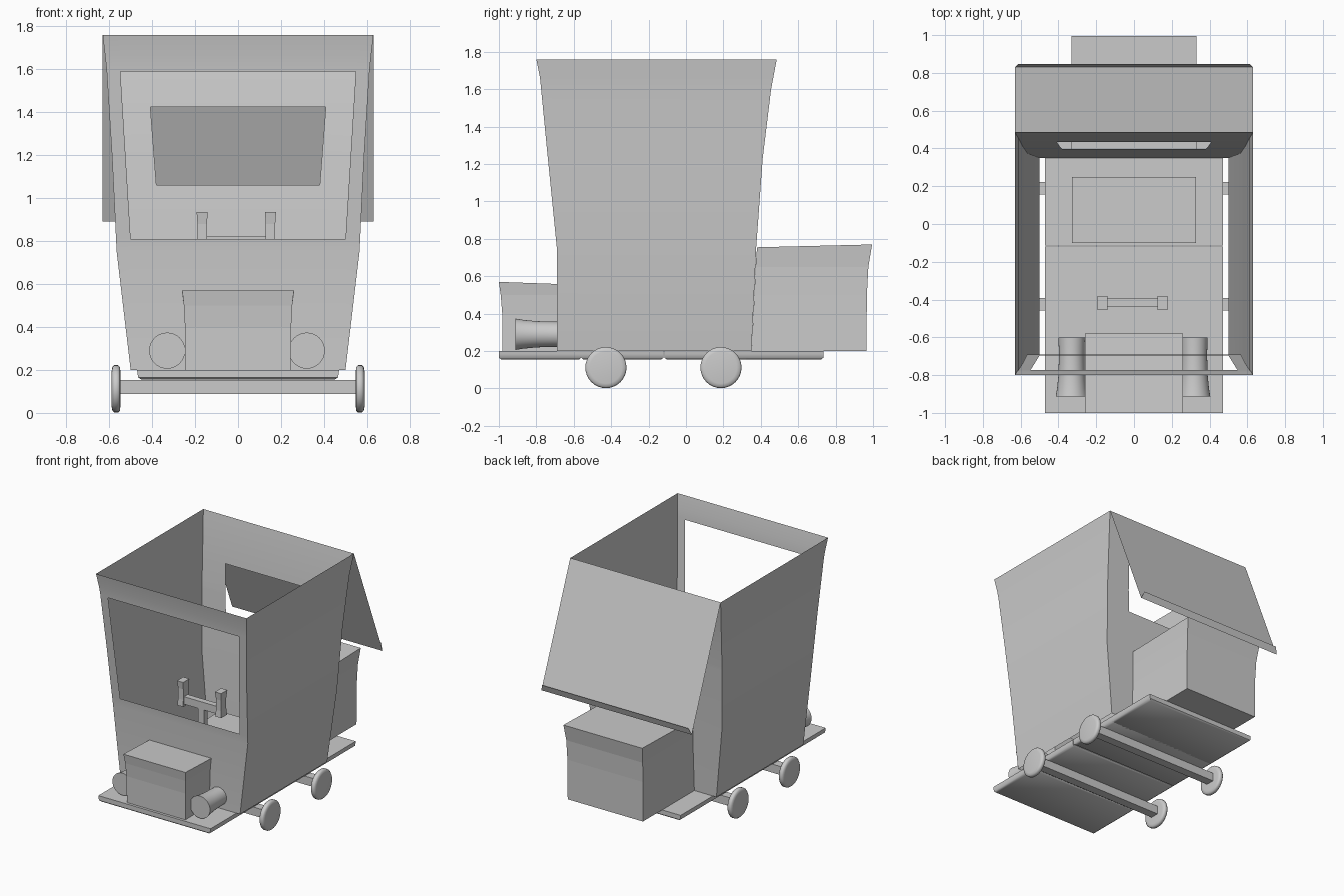
import bpy, math

cube = bpy.data.objects.get("Cube")
if cube:
    bpy.data.objects.remove(cube, do_unlink=True)

grey = bpy.data.materials.new("plain grey")
grey.use_nodes = True
COLOUR = (0.6, 0.6, 0.6, 1)
grey.diffuse_color = COLOUR
grey.node_tree.nodes["Principled BSDF"].inputs["Base Color"].default_value = COLOUR


def make(name, verts, faces, smooth=None):
    mesh = bpy.data.meshes.new(name)
    mesh.from_pydata(verts, [], faces)
    mesh.materials.append(grey)
    obj = bpy.data.objects.new(name, mesh)
    bpy.context.collection.objects.link(obj)
    if smooth:
        bpy.ops.object.select_all(action='DESELECT')
        obj.select_set(True)
        bpy.context.view_layer.objects.active = obj
        bpy.ops.object.shade_smooth_by_angle(angle=math.radians(smooth))
    return obj


def loft(name, rings, smooth=None):
    """Closed solid through rings of equal point count, listed counter-clockwise along the axis."""
    n = len(rings[0])
    verts = [p for ring in rings for p in ring]
    faces = [(r * n + i, r * n + (i + 1) % n, (r + 1) * n + (i + 1) % n, (r + 1) * n + i)
             for r in range(len(rings) - 1) for i in range(n)]
    faces += [tuple(reversed(range(n))), tuple(range(len(verts) - n, len(verts)))]
    return make(name, verts, faces, smooth)


def box(name, levels, slope=0, smooth=None):
    """Box from (z, half width, front y, back y) levels; slope lifts the rear of the top."""
    rings = []
    for z, w, y0, y1, *cx in levels:
        c = cx[0] if cx else 0
        dz = slope if z == levels[-1][0] else 0
        rings.append([(c - w, y0, z), (c + w, y0, z), (c + w, y1, z + dz), (c - w, y1, z + dz)])
    return loft(name, rings, smooth)


def turned(name, axis, centre, profile, sides=32):
    """Round solid along x or y from (position, radius) pairs."""
    rings = []
    for p, r in profile:
        ring = []
        for i in range(sides):
            a = 2 * math.pi * i / sides
            u, v = r * math.cos(a), r * math.sin(a)
            ring.append((p, centre[0] + u, centre[1] + v) if axis == 'x'
                        else (centre[0] + v, p, centre[1] + u))
        rings.append(ring)
    return loft(name, rings, 50)


def lerp(z, pts):
    for (z0, a), (z1, b) in zip(pts, pts[1:]):
        if z <= z1:
            return a + (b - a) * max(0, z - z0) / (z1 - z0)
    return pts[-1][1]


# Cabin: open-topped shell of thin walls
HALF = [(0.2, 0.5), (0.75, 0.565), (1.2, 0.587), (1.6, 0.612), (1.76, 0.63)]
FRONT = [(0.2, -0.69), (0.75, -0.69), (1.3, -0.745), (1.66, -0.78), (1.76, -0.8)]
BACK = [(0.2, 0.35), (0.75, 0.375), (1.23, 0.41), (1.6, 0.455), (1.76, 0.485)]


def end_wall(name, depth, window):
    (low, _), (high, _) = window
    zs = sorted({z for z, _ in HALF + depth + window})
    verts, faces = [], []
    for z in zs:
        x, w, y = lerp(z, HALF), lerp(z, window), lerp(z, depth)
        verts += [(c, y, z) for c in (-x, -w, w, x)]
    for r in range(len(zs) - 1):
        for c in range(3):
            if c == 1 and low <= zs[r] < high:
                continue
            f = [r * 4 + c, r * 4 + c + 1, r * 4 + c + 5, r * 4 + c + 4]
            faces.append(f if depth is FRONT else f[::-1])
    make(name, verts, faces, 30)


end_wall("front_wall", FRONT, [(0.81, 0.5), (1.59, 0.548)])
end_wall("back_wall", BACK, [(1.06, 0.38), (1.425, 0.408)])

zs = sorted({z for z, _ in HALF + FRONT + BACK})
for side, s in (("left", 1), ("right", -1)):
    verts = [(s * lerp(z, HALF), lerp(z, d), z) for z in zs for d in (FRONT, BACK)]
    faces = [(2 * i, 2 * i + 1, 2 * i + 3, 2 * i + 2)[::s] for i in range(len(zs) - 1)]
    make(side + "_wall", verts, faces, 30)

# Rear awning with a small turned-up lip
path = [(0.63, 0.485, 1.76), (0.63, 0.83, 0.89), (0.612, 0.847, 0.94)]
verts = [(s * x, y, z) for x, y, z in path for s in (1, -1)]
make("awning", verts, [(0, 1, 3, 2), (2, 3, 5, 4)])

# Hood, rear trunk and seat
box("hood", [(0.2, 0.245, -0.98, -0.58), (0.4, 0.247, -0.982, -0.58),
             (0.5, 0.252, -0.99, -0.58), (0.57, 0.26, -1.0, -0.58)], -0.015)
box("trunk", [(0.2, 0.315, 0.35, 0.965), (0.5, 0.316, 0.365, 0.967),
              (0.65, 0.32, 0.372, 0.975), (0.755, 0.33, 0.38, 0.995)], 0.015)
box("seat", [(0.2, 0.315, -0.09, 0.24), (0.32, 0.317, -0.09, 0.24),
             (0.4, 0.328, -0.1, 0.25)])

# Floor planks, narrower underneath
for i, (y0, y1) in enumerate([(-1.0, -0.56), (-0.56, -0.12), (-0.115, 0.33), (0.295, 0.735)]):
    box("floor_plank_%d" % (i + 1), [(0.155, 0.45, y0 + 0.012, y1 - 0.012), (0.165, 0.465, y0, y1),
                                     (0.185, 0.468, y0, y1), (0.2, 0.47, y0, y1)], 0, 50)

# Axles and wheels
for end, y in (("front", -0.425), ("rear", 0.19)):
    box(end + "_axle", [(0.088, 0.56, y - 0.033, y + 0.033), (0.152, 0.56, y - 0.033, y + 0.033)])
    for side, s in (("left", 1), ("right", -1)):
        profile = [(0.548, 0.085), (0.55, 0.102), (0.558, 0.11), (0.576, 0.11),
                   (0.585, 0.102), (0.588, 0.085)]
        if s < 0:
            profile = [(-p, r) for p, r in reversed(profile)]
        turned(end + "_" + side + "_wheel", 'x', (y - 0.003, 0.112), profile)

# Headlamps, flared at the mouth
for side, s in (("left", 1), ("right", -1)):
    turned(side + "_headlamp", 'y', (s * 0.325 - 0.005, 0.29),
           [(-0.912, 0.084), (-0.87, 0.077), (-0.8, 0.07), (-0.69, 0.067), (-0.6, 0.07)])

# Steering column and handlebar
box("steering_post", [(0.2, 0.025, -0.44, -0.4), (0.8, 0.025, -0.44, -0.4)])
box("handlebar", [(0.765, 0.16, -0.44, -0.395), (0.822, 0.16, -0.44, -0.395)])
for side, s in (("left", 1), ("right", -1)):
    c = s * 0.159 - 0.008
    box(side + "_grip", [(0.75, 0.025, -0.453, -0.383, c), (0.8, 0.022, -0.448, -0.388, c),
                         (0.88, 0.022, -0.448, -0.388, c), (0.936, 0.026, -0.455, -0.381, c)])
